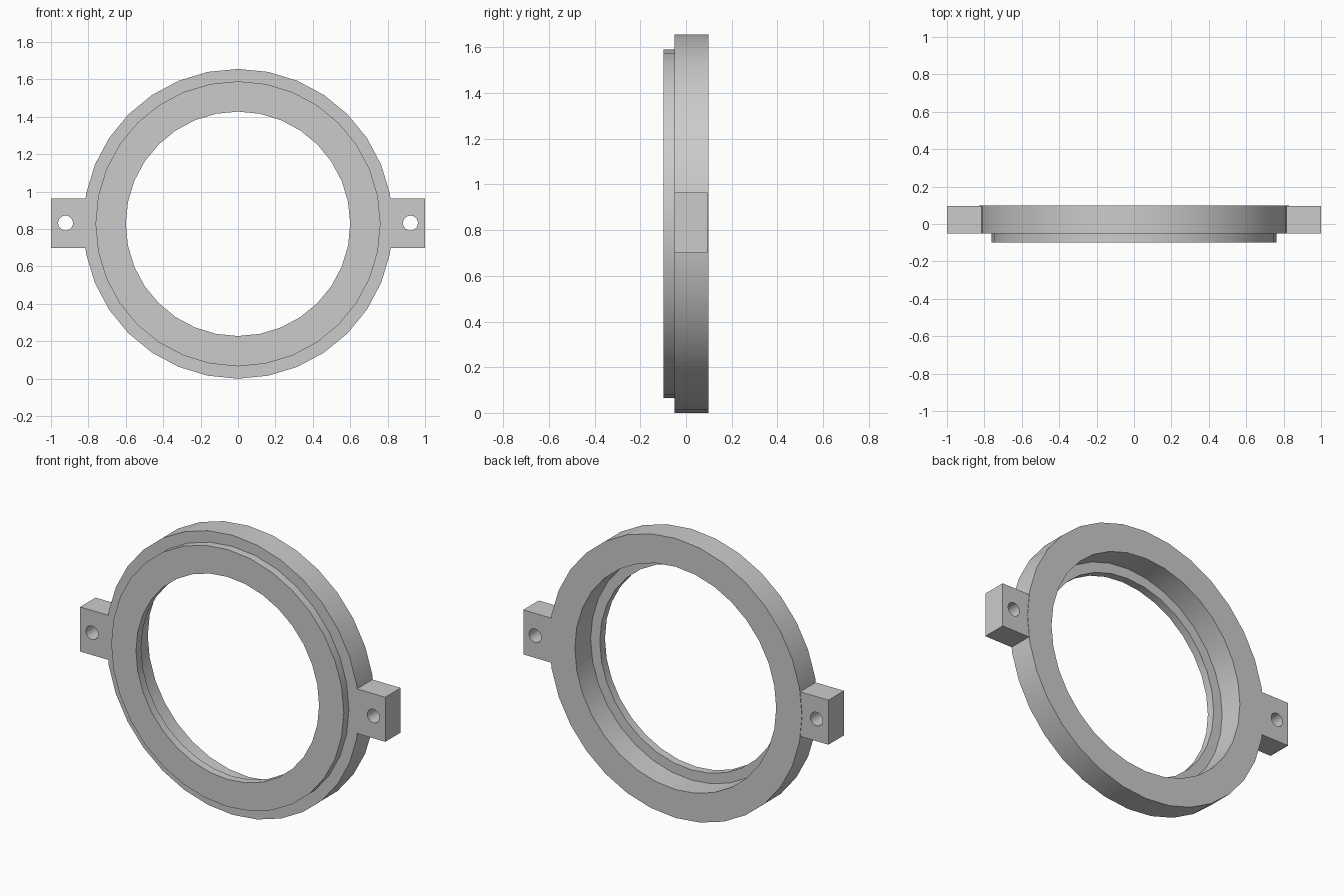
import bpy, bmesh, math
from mathutils import Vector, Matrix

cube = bpy.data.objects.get("Cube")
if cube:
    bpy.data.objects.remove(cube, do_unlink=True)

CENTRE_Z = 0.828
SIDES = 32

grey = bpy.data.materials.new("grey")
grey.use_nodes = True
colour = (0.6, 0.6, 0.6, 1)
grey.diffuse_color = colour
grey.node_tree.nodes["Principled BSDF"].inputs["Base Color"].default_value = colour


def make_object(name, bm):
    bmesh.ops.recalc_face_normals(bm, faces=bm.faces)
    mesh = bpy.data.meshes.new(name)
    bm.to_mesh(mesh)
    bm.free()
    mesh.materials.append(grey)
    obj = bpy.data.objects.new(name, mesh)
    bpy.context.collection.objects.link(obj)
    return obj


def smooth(obj):
    bpy.ops.object.select_all(action="DESELECT")
    obj.select_set(True)
    bpy.context.view_layer.objects.active = obj
    bpy.ops.object.shade_smooth_by_angle(angle=math.radians(30))


# Stepped ring: (radius, y) section turned about the y axis
section = [(0.6, -0.098), (0.762, -0.098), (0.762, -0.05), (0.828, -0.05),
           (0.828, 0.098), (0.66, 0.098), (0.66, -0.05), (0.6, -0.05)]
bm = bmesh.new()
verts = [bm.verts.new((0, y, CENTRE_Z + r)) for r, y in section]
edges = [bm.edges.new((a, b)) for a, b in zip(verts, verts[1:] + verts[:1])]
bmesh.ops.spin(bm, geom=verts + edges, cent=(0, 0, CENTRE_Z), axis=(0, 1, 0),
               angle=math.tau, steps=SIDES)
bmesh.ops.remove_doubles(bm, verts=bm.verts, dist=0.0005)
smooth(make_object("ring", bm))


# Side lugs, each with a bolt hole through from front to back
def make_lug(name, side):
    bm = bmesh.new()
    size = Matrix.Diagonal((0.21, 0.145, 0.264, 1))
    place = Matrix.Translation((side * 0.895, 0.0225, 0.832))
    bmesh.ops.create_cube(bm, size=1, matrix=place @ size)
    lug = make_object(name, bm)

    bm = bmesh.new()
    place = Matrix.Translation((side * 0.922, 0, 0.832))
    bmesh.ops.create_cone(bm, cap_ends=True, segments=20, radius1=0.04,
                          radius2=0.04, depth=0.6,
                          matrix=place @ Matrix.Rotation(math.pi / 2, 4, "X"))
    cutter = make_object(name + "_hole_cutter", bm)
    cutter.hide_render = True

    cut = lug.modifiers.new("bolt_hole", "BOOLEAN")
    cut.operation = "DIFFERENCE"
    cut.solver = "EXACT"
    cut.object = cutter
    bpy.ops.object.select_all(action="DESELECT")
    lug.select_set(True)
    bpy.context.view_layer.objects.active = lug
    bpy.ops.object.modifier_apply(modifier=cut.name)
    bpy.data.objects.remove(cutter, do_unlink=True)
    smooth(lug)


make_lug("left_lug", 1)
make_lug("right_lug", -1)
